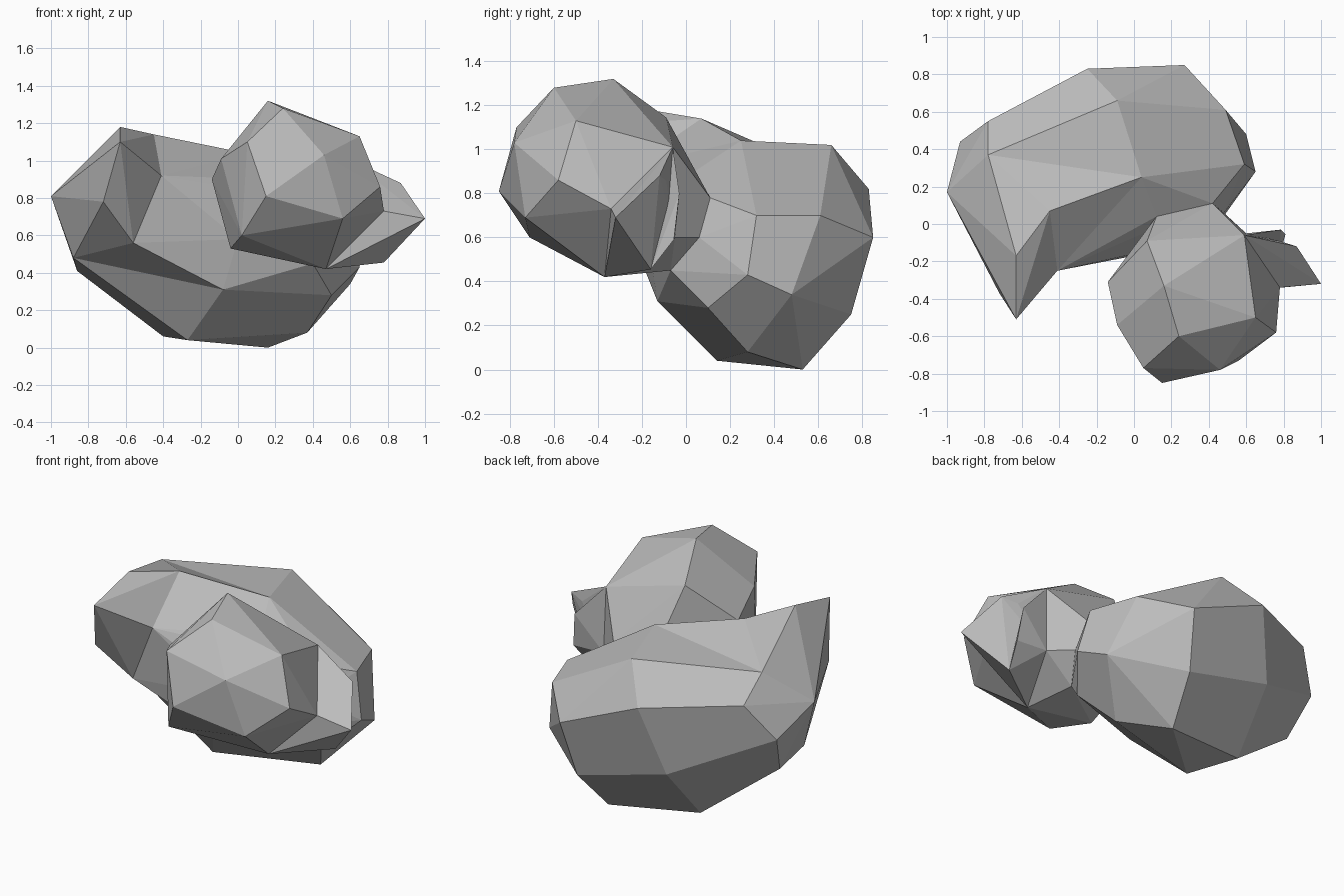
import bpy
import bmesh
import math

default_cube = bpy.data.objects.get("Cube")
if default_cube:
    bpy.data.objects.remove(default_cube, do_unlink=True)

# One plain matte colour for the whole bath toy
grey = bpy.data.materials.new("plain_grey")
grey.use_nodes = True
colour = (.5, .5, .5, 1)
grey.diffuse_color = colour
grey.node_tree.nodes["Principled BSDF"].inputs["Base Color"].default_value = colour


def faceted_part(name, corners):
    """Wrap a flat-faced convex shell around its named corners."""
    bm = bmesh.new()
    for corner in corners:
        bm.verts.new(corner)
    hull = bmesh.ops.convex_hull(bm, input=bm.verts)
    unused = {g for g in hull["geom_interior"] if isinstance(g, bmesh.types.BMVert)}
    bmesh.ops.delete(bm, geom=list(unused), context="VERTS")
    bmesh.ops.dissolve_limit(bm, angle_limit=math.radians(3),
                             verts=bm.verts, edges=bm.edges)
    bmesh.ops.recalc_face_normals(bm, faces=bm.faces)
    mesh = bpy.data.meshes.new(name)
    bm.to_mesh(mesh)
    bm.free()
    mesh.materials.append(grey)
    part = bpy.data.objects.new(name, mesh)
    bpy.context.collection.objects.link(part)
    return part


# Corners shared by the body, haunch and tail
rump = dict(
    tail_root_inner=(-.41, -.25, .92),
    rump_top=(-.78, .37, 1.01),
    rump_low=(-.88, .1, .48),
)
rump_side = dict(rump_outer=(-1, .17, .81))

# Ridge and underside where the haunch meets the tail
tail_root = dict(
    back_crest=(-.45, .07, 1.14),
    tail_root_low=(-.56, -.23, .56),
)

# Corners that only the raised tail uses
tail = dict(
    tail_crest=(-.63, -.17, 1.18),
    tail_tip=(-.63, -.51, 1.1),
    tail_under=(-.72, -.37, .78),
)

# Corners where the haunch runs into the body
flank_join = dict(
    back_middle=(.04, .25, 1.04),
    belly_inner=(-.08, -.13, .31),
    neck_inner=(0, -.17, .58),
)

# Corners where the neck leaves the body
neck = dict(
    neck_back=(.12, .04, .9),
    neck_side=(.42, .11, .78),
    neck_throat=(.48, .06, .6),
    neck_front=(.4, -.07, .45),
    neck_inner=flank_join["neck_inner"],
)

# Remaining corners of the body, from the back down to the keel
body = dict(
    back_outer=(-.09, .66, 1.02),
    flank_rear_top=(-.78, .55, .87),
    flank_rear=(-.93, .44, .655),
    flank_rear_low=(-.86, .31, .41),
    flank_top=(-.25, .83, .82),
    flank_low=(-.37, .72, .4),
    flank_front=(.27, .85, .6),
    flank_front_low=(.22, .75, .25),
    shoulder_outer=(.49, .61, .7),
    shoulder_inner=(.59, .32, .7),
    breast_inner=(.65, .28, .43),
    breast_outer=(.6, .48, .34),
    breast_low=(.5, .1, .28),
    keel_outer=(.16, .53, 0),
    keel_rear=(-.4, .43, .06),
    keel_inner=(-.27, .14, .04),
    keel_front=(.37, .28, .08),
)

# Corners where the bill meets the face
bill_base = dict(
    brow=(.59, -.06, 1.01),
    chin=(.47, -.37, .42),
    throat=(.6, -.05, .6),
)
bill_corner = dict(bill_corner=(.78, -.34, .73))

# Remaining corners of the head
head = dict(
    crown=(.16, -.33, 1.32),
    crown_side=(.24, -.6, 1.28),
    forehead=(.65, -.5, 1.13),
    cheek_front=(.76, -.58, .86),
    cheek_centre=(.46, -.78, 1.03),
    cheek_outer=(.15, -.85, .81),
    cheek_low=(.56, -.73, .69),
    jaw_front=(.02, -.71, .6),
    jaw_rear=(-.04, -.42, .53),
    skull_side=(.05, -.77, 1.1),
    skull_rear=(-.09, -.54, 1.01),
    nape=(-.14, -.31, .9),
    nape_top=(.07, -.09, 1.145),
)

# Free corners of the two bill halves, which share the lower edge
bill_edge = dict(bill_under=(.78, -.16, .455))
upper_bill = dict(
    bill_tip=(1, -.32, .69),
    bill_ridge=(.87, -.12, .88),
    bill_notch=(.775, -.09, .857),
)
lower_bill = dict(
    lower_bill_top=(.785, -.03, .8),
    lower_bill_side=(.81, -.055, .59),
)

# Assemble the parts from their groups of corners
parts = {
    "body": (rump, rump_side, body, flank_join, neck),
    "haunch": (rump, tail_root, flank_join),
    "tail": (rump, rump_side, tail_root, tail),
    "head": (head, bill_base, bill_corner, neck),
    "upper_bill": (bill_base, bill_corner, bill_edge, upper_bill),
    "lower_bill": (bill_base, bill_edge, lower_bill),
}
for part_name, groups in parts.items():
    faceted_part(part_name, [corner for group in groups for corner in group.values()])
